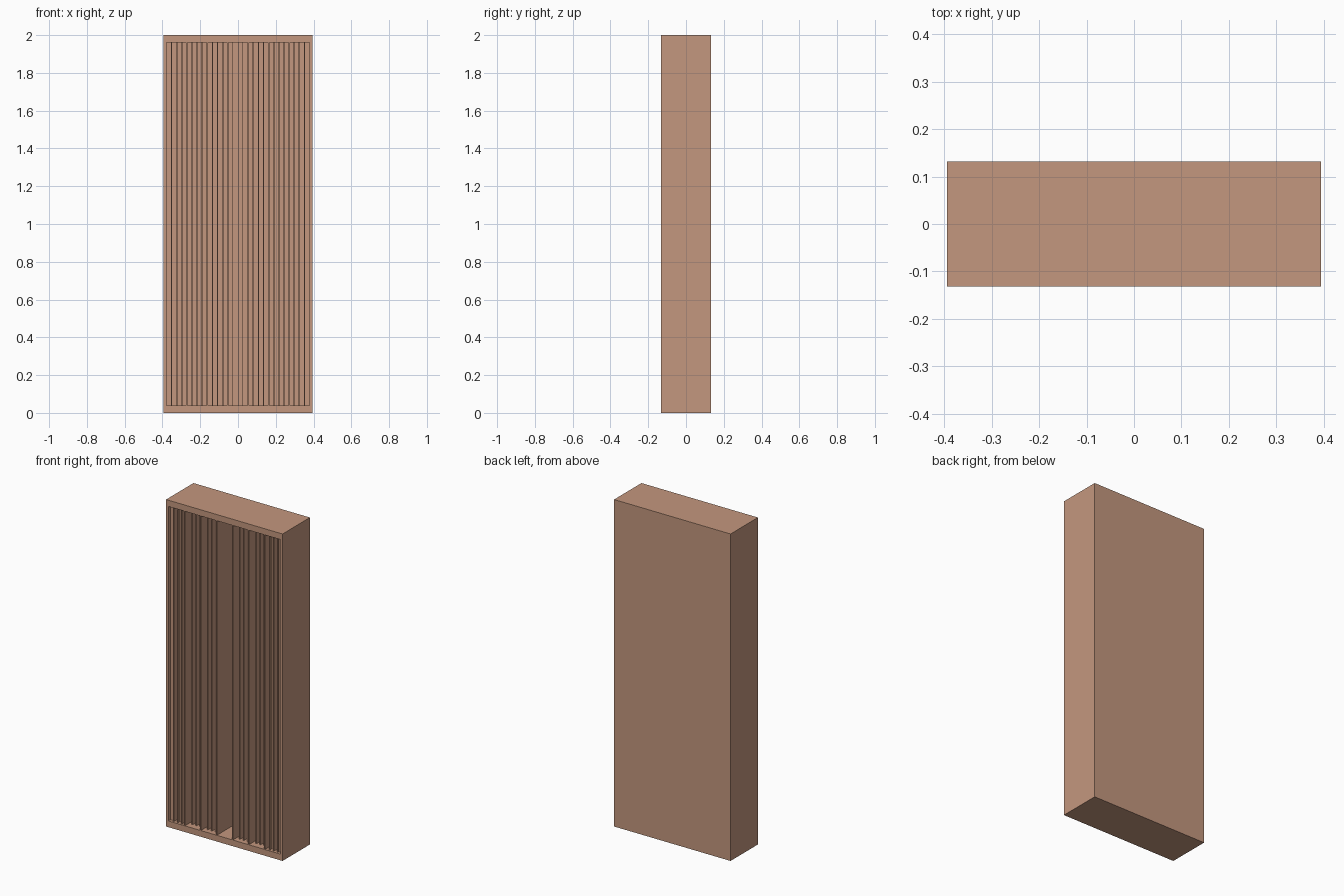
import bpy, bmesh

if "Cube" in bpy.data.objects:
    bpy.data.objects.remove(bpy.data.objects["Cube"])

W, D, H = 0.788, 0.264, 2.0      # overall size
RAIL, SIDE, BACK = 0.038, 0.015, 0.02
FRONT, REAR = -D / 2, D / 2

wood = bpy.data.materials.new("light_wood")
wood.diffuse_color = (0.55, 0.31, 0.21, 1)
wood.use_nodes = True
wood.node_tree.nodes["Principled BSDF"].inputs["Base Color"].default_value = wood.diffuse_color


def boxes(name, items):
    """One object made of boxes given as (x0, x1, y0, y1, z0, z1)."""
    bm = bmesh.new()
    for x0, x1, y0, y1, z0, z1 in items:
        vs = bmesh.ops.create_cube(bm, size=1)["verts"]
        for v in vs:
            v.co.x = x1 if v.co.x > 0 else x0
            v.co.y = y1 if v.co.y > 0 else y0
            v.co.z = z1 if v.co.z > 0 else z0
    me = bpy.data.meshes.new(name)
    bm.to_mesh(me)
    bm.free()
    me.materials.append(wood)
    ob = bpy.data.objects.new(name, me)
    bpy.context.collection.objects.link(ob)
    return ob


# Outer case built as one mitre-less frame so the outside faces stay plain
hw = W / 2
me = bpy.data.meshes.new("case")
bm = bmesh.new()
rings = []
for dx, dz, y in ((0, 0, REAR), (0, 0, FRONT), (SIDE, RAIL, FRONT), (SIDE, RAIL, REAR - BACK)):
    rings.append([bm.verts.new((x, y, z)) for x, z in
                  ((-hw + dx, dz), (hw - dx, dz), (hw - dx, H - dz), (-hw + dx, H - dz))])
for a, b in zip(rings, rings[1:]):
    for i in range(4):
        j = (i + 1) % 4
        bm.faces.new((a[i], a[j], b[j], b[i]))
bm.faces.new(rings[0])
bm.faces.new(rings[-1])
bmesh.ops.recalc_face_normals(bm, faces=bm.faces)
bm.to_mesh(me)
bm.free()
me.materials.append(wood)
bpy.context.collection.objects.link(bpy.data.objects.new("case", me))

# Seven wide wells, mirrored about the deep middle one
inner = W - 2 * SIDE
pitch = inner / 7
fin = 0.007
z0, z1 = RAIL, H - RAIL
base_depth = {0: 0.19, 1: 0.06, 2: 0.075, 3: 0.02}
steps = (0.0, 0.03, 0.012, 0.03)
blocks, slats = [], []
for k in range(-3, 4):
    left = (k - 0.5) * pitch
    cell = pitch / 4
    for n in range(4):
        # small stepped columns inside each wide well
        m = n if k <= 0 else 3 - n
        y = FRONT + base_depth[abs(k)] + steps[m]
        xa = left + n * cell
        blocks.append((xa, xa + cell, y, REAR - BACK, z0, z1))
        # narrow slats between the columns
        if n and k:
            slats.append((xa - fin / 2, xa + fin / 2,
                          FRONT + base_depth[abs(k)] * 0.5, REAR - BACK, z0, z1))
boxes("stepped_columns", blocks)
boxes("slats", slats)

# Thin dividers between the wide wells reach the front
boxes("dividers", [((k + 0.5) * pitch - fin / 2, (k + 0.5) * pitch + fin / 2,
                    FRONT + 0.001, REAR - BACK, z0, z1) for k in range(-3, 3)])
